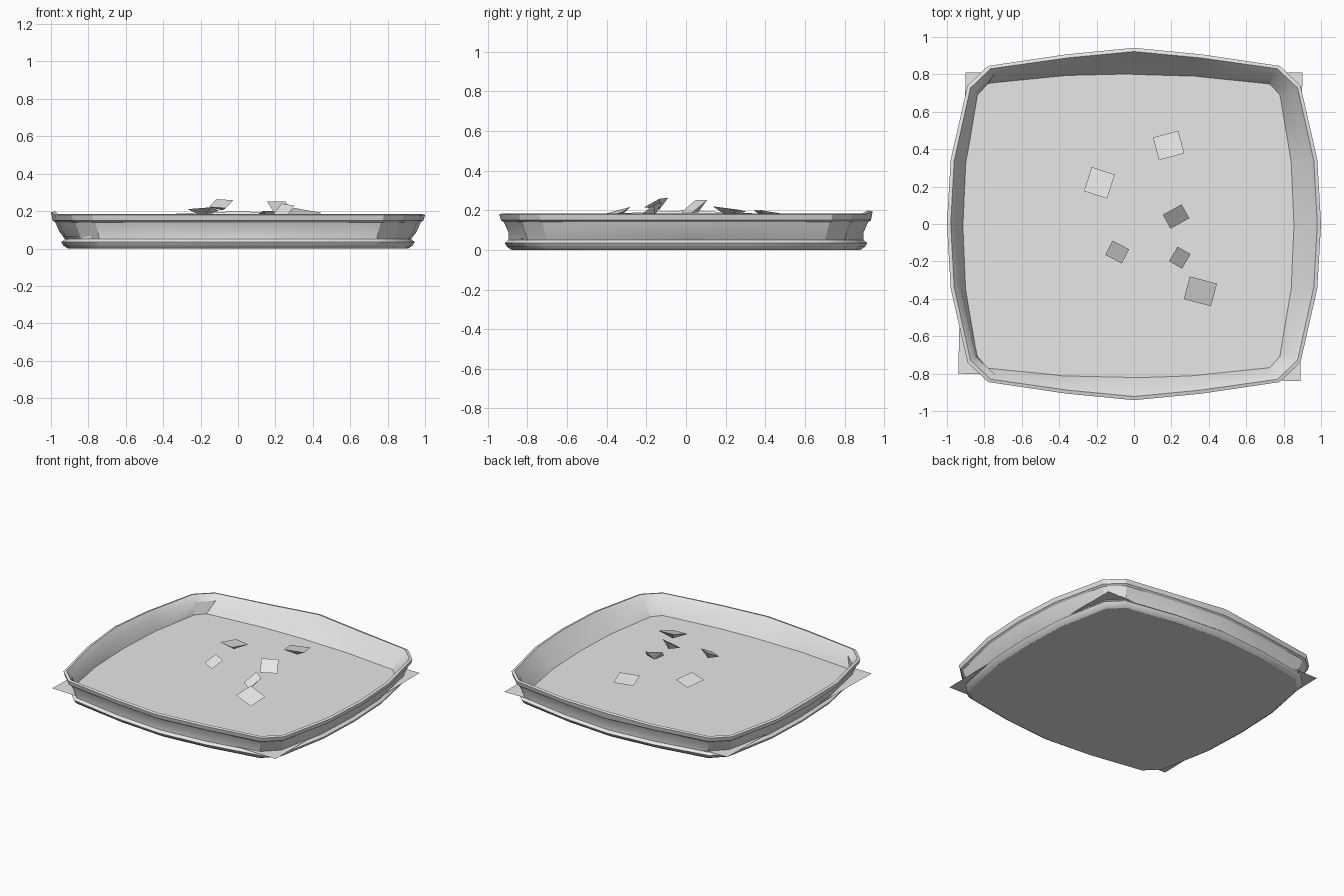
import bpy, bmesh, math
from mathutils import Vector

cube = bpy.data.objects.get("Cube")
if cube:
    bpy.data.objects.remove(cube)

grey = bpy.data.materials.new("plain_grey")
grey.use_nodes = True
grey.diffuse_color = (0.8, 0.8, 0.8, 1)
grey.node_tree.nodes["Principled BSDF"].inputs["Base Color"].default_value = grey.diffuse_color


def finish(name, bm):
    mesh = bpy.data.meshes.new(name)
    bm.to_mesh(mesh)
    bm.free()
    obj = bpy.data.objects.new(name, mesh)
    bpy.context.collection.objects.link(obj)
    mesh.materials.append(grey)
    return obj


def outline(quarter):
    """Mirror a quarter outline (back middle to side middle) into a closed loop."""
    half = quarter + [(x, -y) for x, y in reversed(quarter[:-1])]
    return half + [(-x, y) for x, y in reversed(half[1:-1])]


RIM = outline([(0, .942), (.36, .907), (.78, .845), (.89, .74), (.98, .345), (1, 0)])
FOOT = outline([(0, .915), (.36, .885), (.755, .815), (.855, .715), (.93, .335), (.945, 0)])
FLOOR = outline([(0, .805), (.36, .795), (.755, .755), (.805, .70), (.865, .345), (.88, 0)])

# Tray: stacked loops from the foot, up the outer wall, over the rim, to the floor
bm = bmesh.new()


def ring(loop, z, inset=0, shift=(0, 0), bump=0):
    verts = []
    for x, y in loop:
        k = 1 - inset / math.hypot(x, y)
        lift = bump if y > .93 or x < -.99 else 0
        verts.append(bm.verts.new((x * k + shift[0], y * k + shift[1], z + lift)))
    return verts


rings = [
    ring(FOOT, 0, .035), ring(FOOT, .015, .012), ring(FOOT, .035), ring(FOOT, .05, .02),
    ring(RIM, .09, .045), ring(RIM, .14, .023), ring(RIM, .15, .008), ring(RIM, .18, bump=.014),
    ring(RIM, .185, .02, bump=.014), ring(RIM, .145, .055),
    ring(FLOOR, .05, shift=(-.03, -.01)),
]
for low, high in zip(rings, rings[1:]):
    for i in range(len(low)):
        j = (i + 1) % len(low)
        bm.faces.new((low[j], low[i], high[i], high[j]))
bm.faces.new(rings[0])
bm.faces.new(rings[-1])
bmesh.ops.recalc_face_normals(bm, faces=bm.faces)
tray = finish("tray", bm)

# Thin sheet on the tray floor, its corners poking through the wall
bm = bmesh.new()
corners = [(-.94, -.80, .066), (.89, -.84, .055), (.90, .81, .055), (-.90, .81, .06)]
bm.faces.new([bm.verts.new(c) for c in corners])
finish("floor_sheet", bm)


# Small tilted chips above the tray, each a square top tapering to a point below
def chip(name, centre, width, depth, turn, slope):
    bm = bmesh.new()
    centre = Vector(centre)
    a = math.radians(turn)
    top = []
    for sx, sy in ((-1, -1), (1, -1), (1, 1), (-1, 1)):
        px, py = sx * width / 2, sy * depth / 2
        x = px * math.cos(a) - py * math.sin(a)
        y = px * math.sin(a) + py * math.cos(a)
        top.append(bm.verts.new(centre + Vector((x, y, x * slope[0] + y * slope[1]))))
    bm.faces.new(top)
    normal = Vector((-slope[0], -slope[1], 1)).normalized()
    tip = bm.verts.new(centre - normal * .04)
    for i in range(4):
        bm.faces.new((top[(i + 1) % 4], top[i], tip))
    finish(name, bm)


chip("chip_back", (.185, .42, .19), .14, .125, 15, (.05, -.15))
chip("chip_back_right", (-.185, .22, .207), .13, .135, -18, (.03, -.14))
chip("chip_middle", (.225, .04, .22), .115, .085, 29, (-.37, .65))
chip("chip_right", (-.09, -.15, .24), .10, .085, -27, (.17, .47))
chip("chip_left", (.245, -.18, .205), .08, .09, -30, (.2, .65))
chip("chip_front", (.355, -.36, .188), .15, .125, -15, (-.1, .3))

# Soft walls with crisp edges
bpy.ops.object.select_all(action="DESELECT")
tray.select_set(True)
bpy.context.view_layer.objects.active = tray
bpy.ops.object.shade_smooth_by_angle(angle=math.radians(30))
